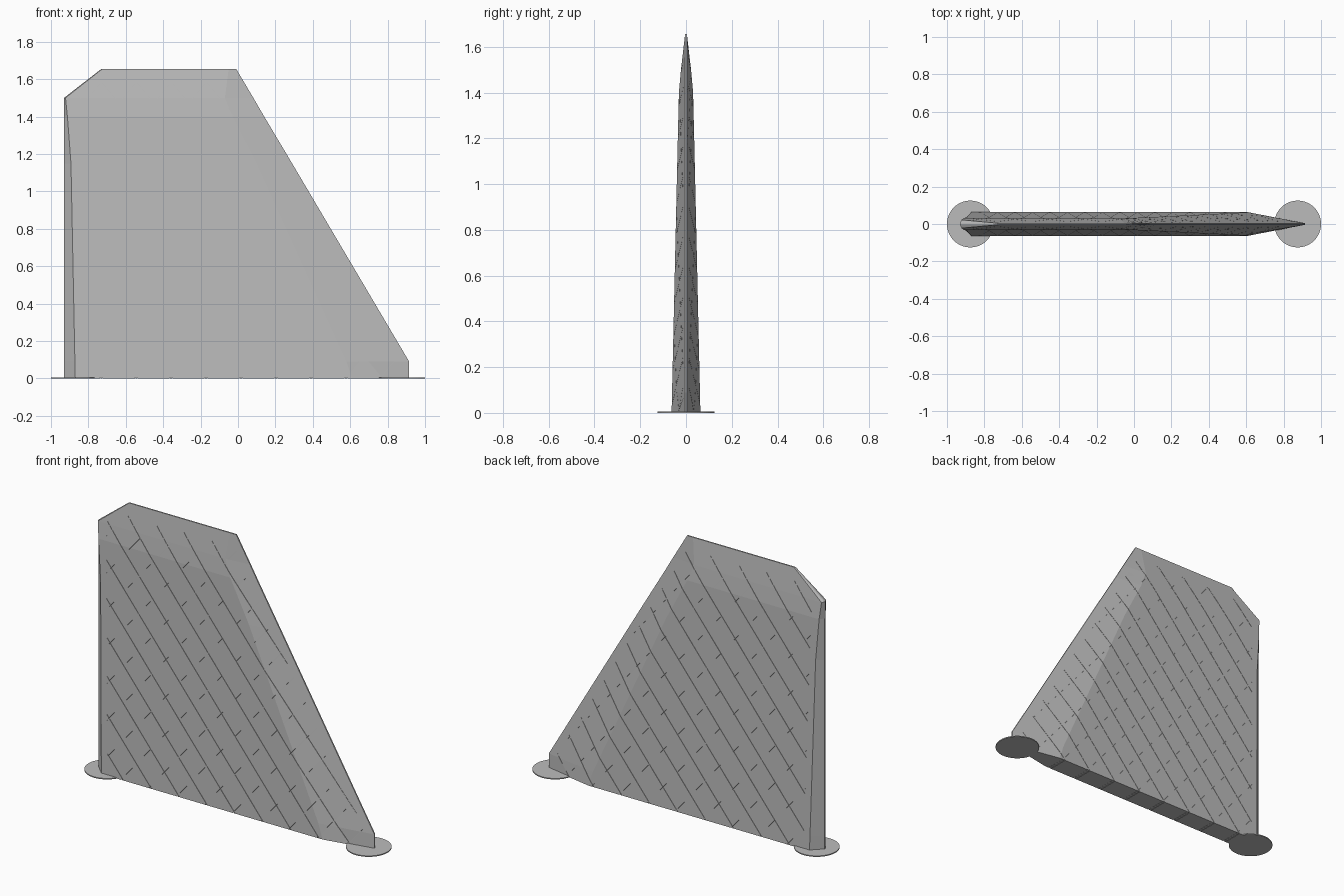
import bpy, bmesh, math
from mathutils import Matrix, Vector

cube = bpy.data.objects.get("Cube")
if cube:
    bpy.data.objects.remove(cube)

grey = bpy.data.materials.new("light grey plastic")
grey.use_nodes = True
colour = (0.5, 0.5, 0.5, 1)
grey.diffuse_color = colour
grey.node_tree.nodes["Principled BSDF"].inputs["Base Color"].default_value = colour


def finish(name, bm):
    bmesh.ops.recalc_face_normals(bm, faces=bm.faces)
    mesh = bpy.data.meshes.new(name)
    bm.to_mesh(mesh)
    bm.free()
    mesh.materials.append(grey)
    obj = bpy.data.objects.new(name, mesh)
    bpy.context.collection.objects.link(obj)
    return obj


# Each section: height, rear edge, rear shoulder, front shoulder, front edge, half thickness
SECTIONS = [
    (0.0, -0.93, -0.87, 0.61, 0.915, 0.063),
    (0.09, -0.93, -0.872, 0.58, 0.915, 0.061),
    (1.15, -0.93, -0.893, 0.10, 0.289, 0.037),
    (1.4, -0.93, -0.912, -0.03, 0.14, 0.031),
    (1.5, -0.93, -0.922, -0.07, 0.082, 0.022),
    (1.655, -0.73, -0.725, -0.05, -0.01, 0.004),
]


def loft_fin(name, thickness=1.0, lift=0.0, inset=0.0):
    bm = bmesh.new()
    rings = []
    for z, rear, back, front, nose, half in SECTIONS:
        h = half * thickness
        e = min(0.004, half) * thickness
        side = [(rear + inset, e), (back + inset, h),
                (front - inset, h), (nose - inset, e)]
        outline = side + [(x, -y) for x, y in reversed(side)]
        height = lift + z * (1.655 - 2 * lift) / 1.655
        rings.append([bm.verts.new((x, y, height)) for x, y in outline])
    for low, high in zip(rings, rings[1:]):
        for i in range(len(low)):
            j = (i + 1) % len(low)
            bm.faces.new((low[i], low[j], high[j], high[i]))
    bm.faces.new(rings[0])
    bm.faces.new(rings[-1])
    return finish(name, bm)


# Convex area holding the rib lines: normal x, normal z, limit
AREA = [(-1, -0.02, 0.83), (0, 1, 1.58), (0, -1, 0.01), (1, 0.591, 0.915)]
PITCH, RISE = 0.187, 0.225


def rib_cutter(name, direction):
    """Parallel thin slabs crossing the fin at one slant."""
    bm = bmesh.new()
    run = Vector((direction * PITCH, RISE)).normalized()
    for k in range(-14, 24):
        start = Vector((-0.73 + PITCH * k, 0.01))
        low, high = -9.0, 9.0
        for nx, nz, limit in AREA:
            slope = nx * run.x + nz * run.y
            t = (limit - nx * start.x - nz * start.y) / slope
            if slope > 0:
                high = min(high, t)
            else:
                low = max(low, t)
        if high - low < 0.04:
            continue
        mid = start + run * (low + high) / 2
        matrix = (Matrix.Translation((mid.x, 0, mid.y))
                  @ Matrix.Rotation(-math.atan2(run.y, run.x), 4, 'Y')
                  @ Matrix.Diagonal((high - low, 0.3, 0.002, 1)))
        bmesh.ops.create_cube(bm, size=1, matrix=matrix)
    obj = finish(name, bm)
    obj.hide_render = True
    obj.hide_viewport = True
    obj.display_type = 'WIRE'
    return obj


# Fin skin scored by the crossed rib lines, over a solid core
fin = loft_fin("fin_skin")
for label, direction in (("forward", 1), ("backward", -1)):
    cut = fin.modifiers.new(label + " ribs", 'BOOLEAN')
    cut.operation = 'DIFFERENCE'
    cut.solver = 'EXACT'
    cut.object = rib_cutter(label + "_rib_cutter", direction)
loft_fin("fin_core", thickness=0.93, lift=0.004, inset=0.004)

# Round foot pads under both ends
for name, x in (("rear_foot_pad", -0.875), ("front_foot_pad", 0.875)):
    bm = bmesh.new()
    bmesh.ops.create_cone(bm, cap_ends=True, segments=64, radius1=0.125,
                          radius2=0.125, depth=0.006,
                          matrix=Matrix.Translation((x, 0, 0.003)))
    finish(name, bm)
